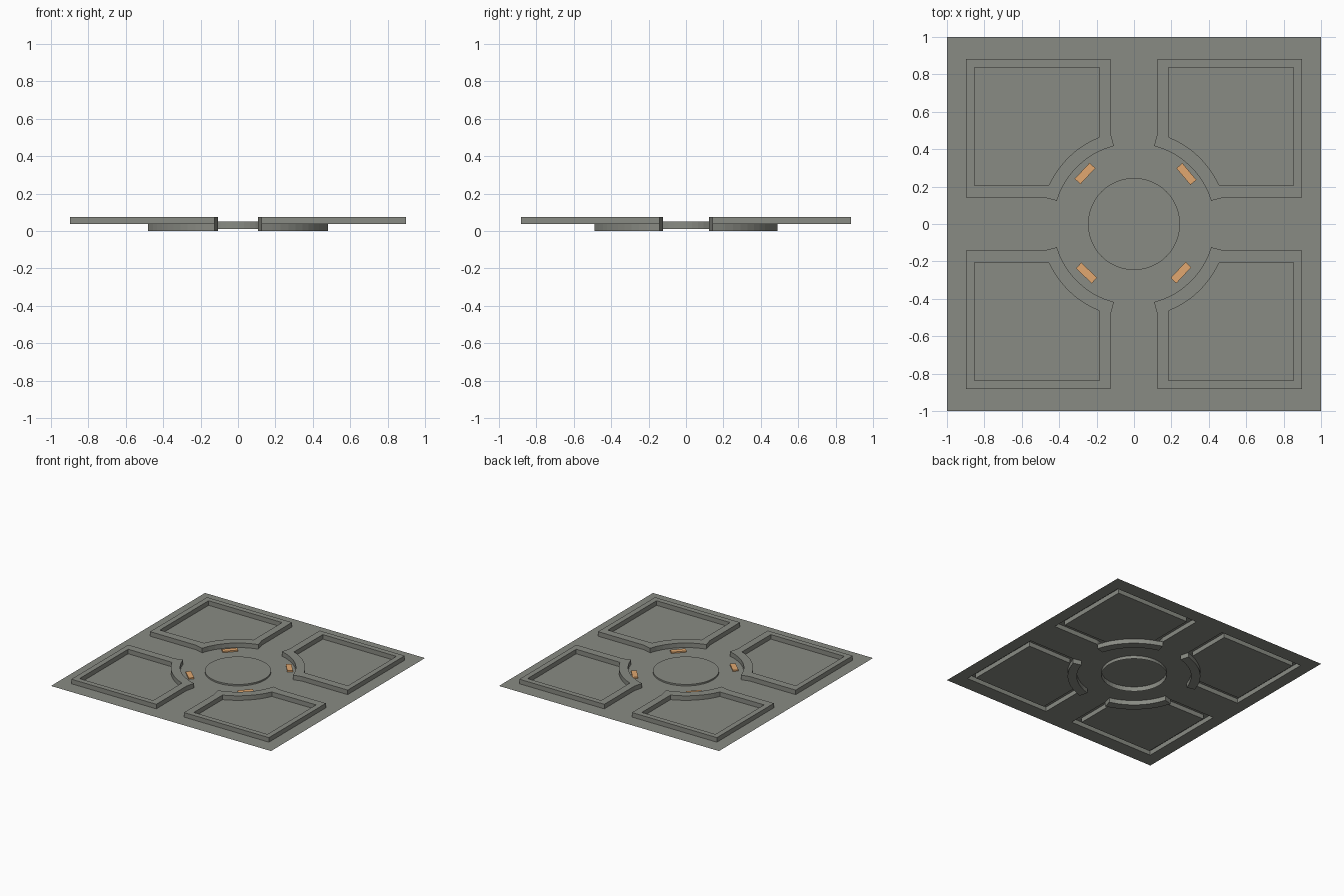
import bpy, bmesh, math
from mathutils import Vector

if "Cube" in bpy.data.objects:
    bpy.data.objects.remove(bpy.data.objects["Cube"])

Z_LOW, Z_PLATE, Z_TOP = 0.0, 0.0375, 0.075
N = 8               # segments per quadrant arc


def material(name, color):
    m = bpy.data.materials.new(name)
    m.diffuse_color = color
    m.use_nodes = True
    m.node_tree.nodes["Principled BSDF"].inputs["Base Color"].default_value = m.diffuse_color
    return m


stone = material("stone", (0.25, 0.258, 0.228, 1))
wood = material("wood", (0.75, 0.39, 0.16, 1))


def arc(r, a0, a1, n=N):
    return [(r * math.cos(a0 + (a1 - a0) * i / n), r * math.sin(a0 + (a1 - a0) * i / n))
            for i in range(n + 1)]


def ring(bm, pts, z):
    return [bm.verts.new((x, y, z)) for x, y in pts]


def edges(bm, vs):
    return [bm.edges.get((a, b)) or bm.edges.new((a, b)) for a, b in zip(vs, vs[1:] + vs[:1])]


def walls(bm, lo, hi):
    for i in range(len(lo)):
        j = (i + 1) % len(lo)
        bm.faces.new((lo[i], lo[j], hi[j], hi[i]))


def fill(bm, loops):
    es = [e for vs in loops for e in edges(bm, vs)]
    bmesh.ops.triangle_fill(bm, edges=es, use_beauty=True, normal=Vector((0, 0, 1)))


def finish(bm, name, recalc=True):
    if recalc:
        bmesh.ops.recalc_face_normals(bm, faces=bm.faces)
    me = bpy.data.meshes.new(name)
    bm.to_mesh(me)
    bm.free()
    me.materials.append(stone)
    ob = bpy.data.objects.new(name, me)
    bpy.context.collection.objects.link(ob)


# Profiles of one quadrant (x > 0, y > 0)
outer_arc = arc(0.431, math.atan2(0.124, 0.412), math.atan2(0.416, 0.107))
inner_arc = arc(0.5, math.atan2(0.208, 0.453), math.atan2(0.466, 0.185))
kink_a, kink_b = (0.48, 0.1415), (0.126, 0.488)
outer = [kink_a] + outer_arc + [kink_b, (0.126, 0.881), (0.898, 0.881), (0.898, 0.1415)]
inner = inner_arc + [(0.185, 0.837), (0.854, 0.837), (0.854, 0.206)]
block = [kink_a] + outer_arc + [kink_b] + inner_arc[::-1]
disc = arc(0.246, 0, 2 * math.pi, 48)[:-1]


def place(pts, sx, sy):
    return [(x * sx, y * sy) for x, y in pts]


quads = [(1, 1, "back_right"), (-1, 1, "back_left"), (-1, -1, "front_left"), (1, -1, "front_right")]

# Ground plate with openings under the borders and disc
bm = bmesh.new()
loops = [ring(bm, [(-1, -1), (1, -1), (1, 1), (-1, 1)], Z_PLATE), ring(bm, disc, Z_PLATE)]
loops += [ring(bm, place(outer, sx, sy), Z_PLATE) for sx, sy, _ in quads]
fill(bm, loops)
for sx, sy, _ in quads:
    bm.faces.new(ring(bm, place(inner, sx, sy), Z_PLATE))
bm.normal_update()
for f in bm.faces:
    if f.normal.z < 0:
        f.normal_flip()
finish(bm, "ground_plate", recalc=False)

for sx, sy, q in quads:
    # Raised border, hollow underneath
    bm = bmesh.new()
    o, i = place(outer, sx, sy), place(inner, sx, sy)
    ot, it = ring(bm, o, Z_TOP), ring(bm, i, Z_TOP)
    fill(bm, [ot, it])
    walls(bm, ring(bm, o, Z_PLATE), ot)
    walls(bm, ring(bm, i, Z_PLATE), it)
    bmesh.ops.remove_doubles(bm, verts=bm.verts, dist=1e-5)
    finish(bm, "border_" + q)
    # Curved footing below the border
    bm = bmesh.new()
    p = place(block, sx, sy)
    lo, hi = ring(bm, p, Z_LOW), ring(bm, p, Z_PLATE)
    walls(bm, lo, hi)
    bm.faces.new(lo)
    finish(bm, "curved_footing_" + q)

# Central disc, open underneath
bm = bmesh.new()
hi = ring(bm, disc, 0.05)
walls(bm, ring(bm, disc, 0.0115), hi)
bm.faces.new(hi)
finish(bm, "central_disc")

# Wooden benches around the disc
for x, y, a in [(-0.262, 0.27, 47), (0.28, 0.267, -50), (-0.254, -0.262, -44), (0.251, -0.26, 47)]:
    bpy.ops.mesh.primitive_cube_add(size=1, location=(x, y, 0.0435), rotation=(0, 0, math.radians(a)))
    ob = bpy.context.object
    ob.scale = (0.117, 0.042, 0.011)
    ob.name = "bench"
    ob.data.materials.append(wood)
